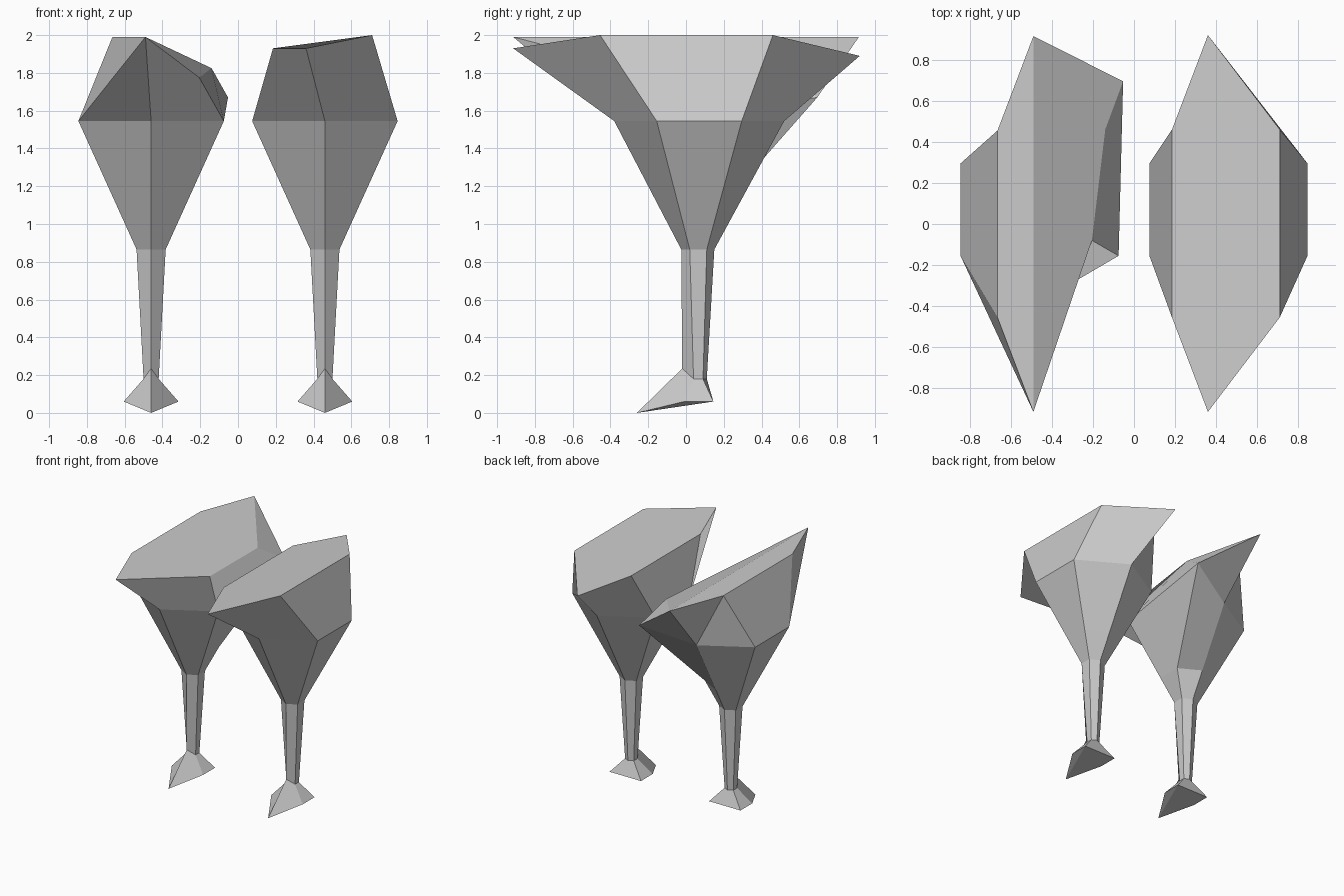
import bpy, bmesh
from mathutils import Vector

if "Cube" in bpy.data.objects:
    bpy.data.objects.remove(bpy.data.objects["Cube"])

# Ring order: front, right-front, right-back, back, left-back, left-front
SX = (0, 1, 1, 0, -1, -1)


def ring(cx, half_w, ys, z, z_front=None):
    front, side_f, side_b, back = ys
    y6 = (front, side_f, side_b, back, side_b, side_f)
    pts = [Vector((cx + s * half_w, y, z)) for s, y in zip(SX, y6)]
    if z_front is not None:
        pts[0].z = z_front
    return pts


def finish(bm, name):
    bmesh.ops.recalc_face_normals(bm, faces=bm.faces[:])
    mesh = bpy.data.meshes.new(name)
    bm.to_mesh(mesh)
    bm.free()
    bpy.context.collection.objects.link(bpy.data.objects.new(name, mesh))


def leg(name, cx, rim, pulled_corner=None, folds=()):
    ankle = ring(cx, 0.04, (-0.02, 0.04, 0.09, 0.11), 0.18, 0.235)
    knee = ring(cx, 0.077, (-0.025, 0.02, 0.11, 0.15), 0.865)
    hip = ring(cx, 0.385, (-0.38, -0.155, 0.295, 0.52), 1.545)
    thigh = [a.lerp(b, 0.3) for a, b in zip(knee, hip)]
    if pulled_corner:
        hip[2] = Vector(pulled_corner)
    bm = bmesh.new()
    # shin, thigh and flared hip lofted through hexagonal rings
    rings = [[bm.verts.new(p) for p in r] for r in (ankle, knee, thigh, hip, rim)]
    for lo, hi in zip(rings, rings[1:]):
        for i in range(6):
            j = (i + 1) % 6
            bm.faces.new((lo[i], lo[j], hi[j], hi[i]))
    bm.faces.new(rings[-1])
    # wedge foot
    tip = bm.verts.new((cx, -0.26, 0))
    corner = {(s, y): bm.verts.new((cx + s * 0.145, y, 0.06))
              for s in (-1, 1) for y in (-0.01, 0.145)}
    a = rings[0]
    for s, f, b in ((1, 1, 2), (-1, 5, 4)):
        cf, cb = corner[s, -0.01], corner[s, 0.145]
        bm.faces.new((tip, cf, a[f], a[0]))
        bm.faces.new((cf, cb, a[b], a[f]))
        bm.faces.new((tip, cf, cb))
    right, left = corner[1, 0.145], corner[-1, 0.145]
    bm.faces.new((right, left, a[4], a[3], a[2]))
    bm.faces.new((tip, right, left))
    # creases across the twisted hip panels
    for (r1, i1), (r2, i2) in folds:
        bmesh.ops.connect_verts(bm, verts=[rings[r1][i1], rings[r2][i2]])
    finish(bm, name)


# right leg: rim tilts up to the outside
leg("right_leg", 0.46,
    [(0.36, -0.915, 1.93), (0.71, -0.455, 2.0), (0.71, 0.46, 2.0),
     (0.36, 0.92, 1.89), (0.185, 0.46, 1.93), (0.185, -0.455, 1.93)])

# left leg: rim folds down on the inside, one hip corner pulled back
leg("left_leg", -0.46,
    [(-0.49, -0.915, 1.99), (-0.205, -0.08, 1.775), (-0.14, 0.46, 1.825),
     (-0.49, 0.915, 1.99), (-0.665, 0.455, 1.99), (-0.665, -0.455, 1.99)],
    pulled_corner=(-0.053, 0.695, 1.67),
    folds=(((4, 0), (3, 5)), ((3, 3), (4, 4)), ((3, 2), (4, 3)), ((4, 0), (4, 3))))
